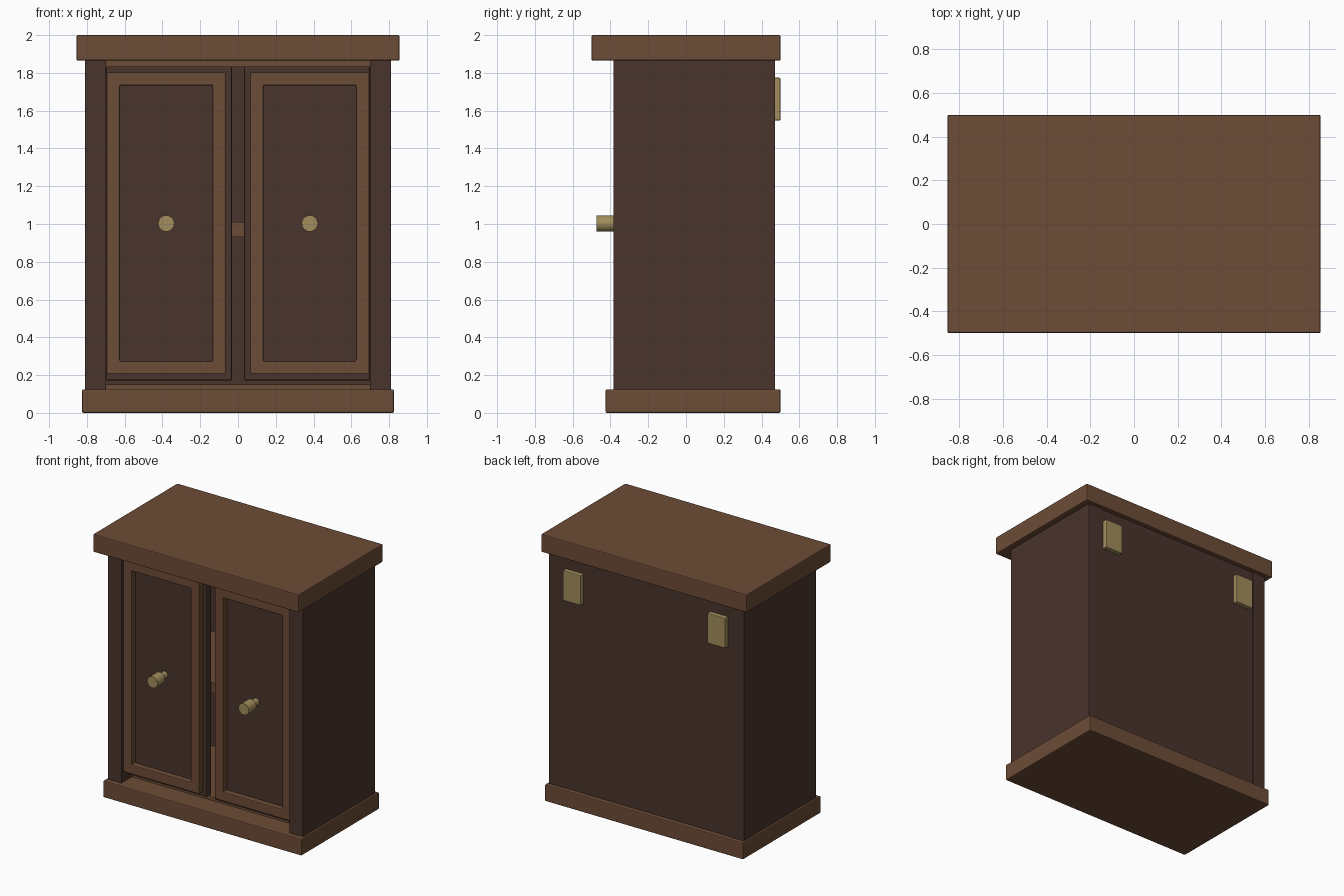
import bpy, bmesh, math
from mathutils import Matrix

if "Cube" in bpy.data.objects:
    bpy.data.objects.remove(bpy.data.objects["Cube"])


def material(name, rgb):
    m = bpy.data.materials.new(name)
    m.diffuse_color = (*rgb, 1)
    m.use_nodes = True
    m.node_tree.nodes["Principled BSDF"].inputs["Base Color"].default_value = m.diffuse_color
    return m


LIGHT = material("light_wood", (0.15, 0.072, 0.037))
DARK = material("dark_wood", (0.067, 0.034, 0.025))
BRASS = material("brass", (0.36, 0.27, 0.11))


def finish(name, bm, mat, bevel):
    bmesh.ops.recalc_face_normals(bm, faces=bm.faces)
    mesh = bpy.data.meshes.new(name)
    bm.to_mesh(mesh)
    bm.free()
    mesh.materials.append(mat)
    ob = bpy.data.objects.new(name, mesh)
    bpy.context.collection.objects.link(ob)
    if bevel:
        mod = ob.modifiers.new("edge_softening", 'BEVEL')
        mod.width, mod.segments = bevel, 2
    return ob


def box(name, x, y, z, mat, bevel=0.0):
    """Box from (min, max) ranges on each axis."""
    bm = bmesh.new()
    bmesh.ops.create_cube(bm, size=1)
    for v in bm.verts:
        v.co = [(r[0] + r[1]) / 2 + c * (r[1] - r[0]) for r, c in zip((x, y, z), v.co)]
    return finish(name, bm, mat, bevel)


def frame(name, x, y, z, w, mat, bevel):
    """Rectangular ring facing -y with border width w."""
    bm = bmesh.new()

    def loop(d, yy):
        return [bm.verts.new((a, yy, b)) for a, b in (
            (x[0] + d, z[0] + d), (x[1] - d, z[0] + d),
            (x[1] - d, z[1] - d), (x[0] + d, z[1] - d))]

    loops = [loop(0, y[0]), loop(w, y[0]), loop(w, y[1]), loop(0, y[1])]
    for i in range(4):
        a, b = loops[i], loops[(i + 1) % 4]
        for j in range(4):
            k = (j + 1) % 4
            bm.faces.new((a[j], a[k], b[k], b[j]))
    return finish(name, bm, mat, bevel)


def knob(name, x, z):
    """Turned knob: head and narrower stem, along y."""
    bm = bmesh.new()
    for r, y0, y1 in ((0.043, -0.475, -0.385), (0.026, -0.386, -0.32)):
        bmesh.ops.create_cone(
            bm, cap_ends=True, segments=24, radius1=r, radius2=r, depth=y1 - y0,
            matrix=Matrix.Translation((x, (y0 + y1) / 2, z)) @ Matrix.Rotation(math.pi / 2, 4, 'X'))
    ob = finish(name, bm, BRASS, 0)
    bpy.context.view_layer.objects.active = ob
    ob.select_set(True)
    bpy.ops.object.shade_smooth_by_angle(angle=math.radians(35))
    ob.select_set(False)


# Top and base slabs
box("top_slab", (-0.855, 0.855), (-0.5, 0.5), (1.865, 2.0), LIGHT, 0.007)
box("base_slab", (-0.825, 0.825), (-0.425, 0.5), (0, 0.125), LIGHT, 0.007)

# Back panel and inner boards
box("back_panel", (-0.70, 0.70), (0.42, 0.466), (0.125, 1.865), DARK)
for name, z in (("inner_floor", (0.12, 0.15)), ("shelf", (0.93, 1.01)),
                ("inner_ceiling", (1.83, 1.87))):
    box(name, (-0.70, 0.70), (-0.26, 0.42), z, LIGHT)


def span(s, a, b):
    return tuple(sorted((s * a, s * b)))


# Mirrored parts: side walls, doors, knobs, back brackets
for side, s in (("left", -1), ("right", 1)):
    box(side + "_side", span(s, 0.70, 0.81), (-0.385, 0.47), (0.12, 1.87), DARK)
    box(side + "_door", span(s, 0.032, 0.699), (-0.325, -0.27), (0.172, 1.835), DARK, 0.008)
    frame(side + "_door_frame", span(s, 0.065, 0.696), (-0.37, -0.32), (0.205, 1.803),
          0.07, LIGHT, 0.006)
    knob(side + "_knob", s * 0.38, 1.003)
    box(side + "_back_bracket", span(s, 0.525, 0.675), (0.46, 0.5), (1.548, 1.775), BRASS, 0.006)
